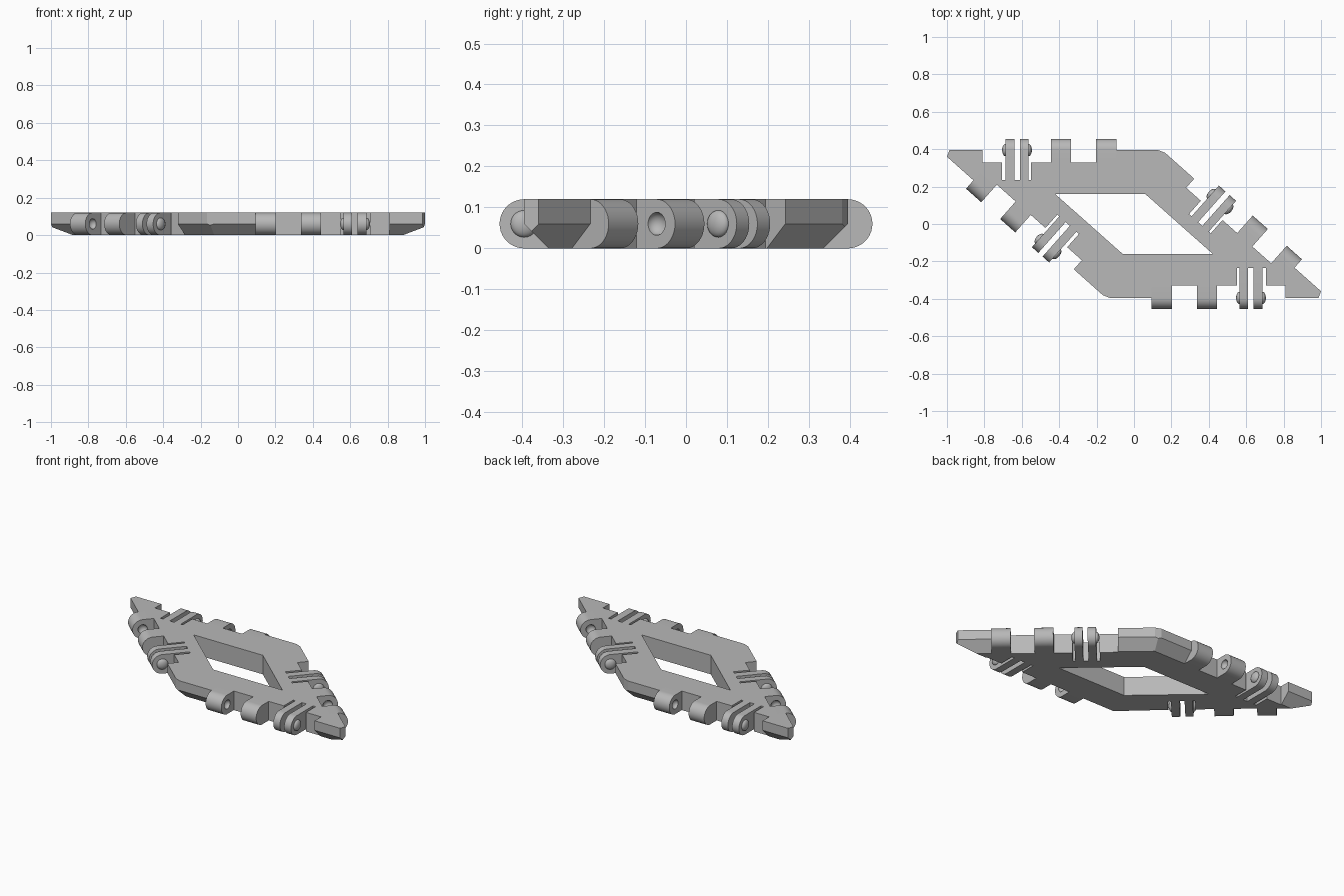
import bpy, bmesh, math
from mathutils import Matrix, Vector

old = bpy.data.objects.get("Cube")
if old:
    bpy.data.objects.remove(old, do_unlink=True)

H, R = 0.12, 0.06                       # panel height and hinge radius
TIP = Vector((-1.04, 0.395, 0))         # sharp corner of the rhombus
SHOULDER = Vector((0.15, 0.395, 0))     # blunt corner of the rhombus
CORNERS = [TIP, SHOULDER, -TIP, -SHOULDER]
RECESS, SLOT, OPENING = 0.065, 0.16, 0.405

grey = bpy.data.materials.new("plain_grey")
grey.use_nodes = True
colour = (0.48, 0.48, 0.48, 1)
grey.diffuse_color = colour
grey.node_tree.nodes["Principled BSDF"].inputs["Base Color"].default_value = colour


def finish(name, bm, matrix=Matrix()):
    bmesh.ops.recalc_face_normals(bm, faces=bm.faces[:])
    mesh = bpy.data.meshes.new(name)
    bm.to_mesh(mesh)
    bm.free()
    mesh.materials.append(grey)
    obj = bpy.data.objects.new(name, mesh)
    obj.matrix_world = matrix
    bpy.context.collection.objects.link(obj)
    return obj


def prism(name, points, direction, matrix=Matrix()):
    """Extrude a flat outline along a direction."""
    bm = bmesh.new()
    face = bm.faces.new([bm.verts.new(p) for p in points])
    ext = bmesh.ops.extrude_face_region(bm, geom=[face])["geom"]
    verts = [g for g in ext if isinstance(g, bmesh.types.BMVert)]
    bmesh.ops.translate(bm, verts=verts, vec=direction)
    return finish(name, bm, matrix)


def dome(name, u, depth, radius, matrix):
    """Flattened ball on the hinge axis."""
    bm = bmesh.new()
    bmesh.ops.create_uvsphere(bm, u_segments=24, v_segments=14, radius=radius)
    bmesh.ops.scale(bm, vec=(depth / radius, 1, 1), verts=bm.verts[:])
    bmesh.ops.translate(bm, vec=(u, 0, H / 2), verts=bm.verts[:])
    return finish(name, bm, matrix)


def cut(obj, cutter):
    bpy.context.view_layer.update()
    mod = obj.modifiers.new("cut", 'BOOLEAN')
    mod.object, mod.operation, mod.solver = cutter, 'DIFFERENCE', 'EXACT'
    bpy.context.view_layer.objects.active = obj
    bpy.ops.object.modifier_apply(modifier=mod.name)
    bpy.data.objects.remove(cutter, do_unlink=True)


def smooth(obj):
    bpy.ops.object.select_all(action='DESELECT')
    obj.select_set(True)
    bpy.context.view_layer.objects.active = obj
    bpy.ops.object.shade_smooth_by_angle(angle=math.radians(30))


def hinge_leaf(name, u0, u1, depth, matrix):
    """Round-nosed block reaching out from the panel edge."""
    arc = [(-math.pi / 2) + math.pi * i / 20 for i in range(21)]
    pts = [(u0, -depth, H), (u0, -depth, 0)]
    pts += [(u0, R * math.cos(a), R + R * math.sin(a)) for a in arc]
    return prism(name, pts, (u1 - u0, 0, 0), matrix)


# Panel: rhombus with an undercut lower edge
bm = bmesh.new()
inset = (TIP.y - R) / TIP.y
rings = [[bm.verts.new((c.x * s, c.y * s, z)) for c in CORNERS]
         for s, z in ((inset, 0), (1, H / 2), (1, H))]
for low, high in zip(rings, rings[1:]):
    for i in range(4):
        j = (i + 1) % 4
        bm.faces.new((low[i], low[j], high[j], high[i]))
bm.faces.new(rings[0])
bm.faces.new(rings[-1])
bmesh.ops.recalc_face_normals(bm, faces=bm.faces[:])

# Trim the four corners
for corner, trim in zip(CORNERS, (0.05, 0.0075) * 2):
    normal = corner.normalized()
    bmesh.ops.bisect_plane(bm, geom=bm.verts[:] + bm.edges[:] + bm.faces[:],
                           plane_co=corner - normal * trim, plane_no=normal,
                           clear_outer=True)
    bmesh.ops.holes_fill(bm, edges=[e for e in bm.edges if e.is_boundary])
panel = finish("panel", bm)

# Central opening
cut(panel, prism("opening_cutter", [c * OPENING - Vector((0, 0, 0.1)) for c in CORNERS],
                 (0, 0, 0.4)))

# Hinge features, the same along each edge
for k, name in enumerate(("back", "left", "front", "right")):
    start, end = CORNERS[k], CORNERS[(k + 1) % 4]
    run = end - start
    m = Matrix.Translation(start) @ Matrix.Rotation(math.atan2(run.y, run.x), 4, 'Z')

    # Recess with a deeper clip slot
    outline = [(0.23, 0.1), (0.23, -RECESS), (0.335, -RECESS), (0.335, -SLOT),
               (0.49, -SLOT), (0.49, -RECESS), (0.947, -RECESS), (0.947, 0.1)]
    cut(panel, prism("recess_cutter", [(u, v, -0.1) for u, v in outline], (0, 0, 0.4), m))

    # Clip plates with outward pins
    for side, u0, u1, pin in (("first", 0.353, 0.4, 0.353), ("second", 0.43, 0.476, 0.476)):
        smooth(hinge_leaf(f"{name}_{side}_clip_plate", u0, u1, SLOT, m))
        smooth(dome(f"{name}_{side}_clip_pin", pin, 0.018, 0.033, m))

    # Knuckles with facing sockets
    for side, u0, u1, socket in (("first", 0.595, 0.703, 0.703), ("second", 0.838, 0.947, 0.838)):
        knuckle = hinge_leaf(f"{name}_{side}_knuckle", u0, u1, RECESS, m)
        cut(knuckle, dome("socket_cutter", socket, 0.024, 0.028, m))
        smooth(knuckle)
